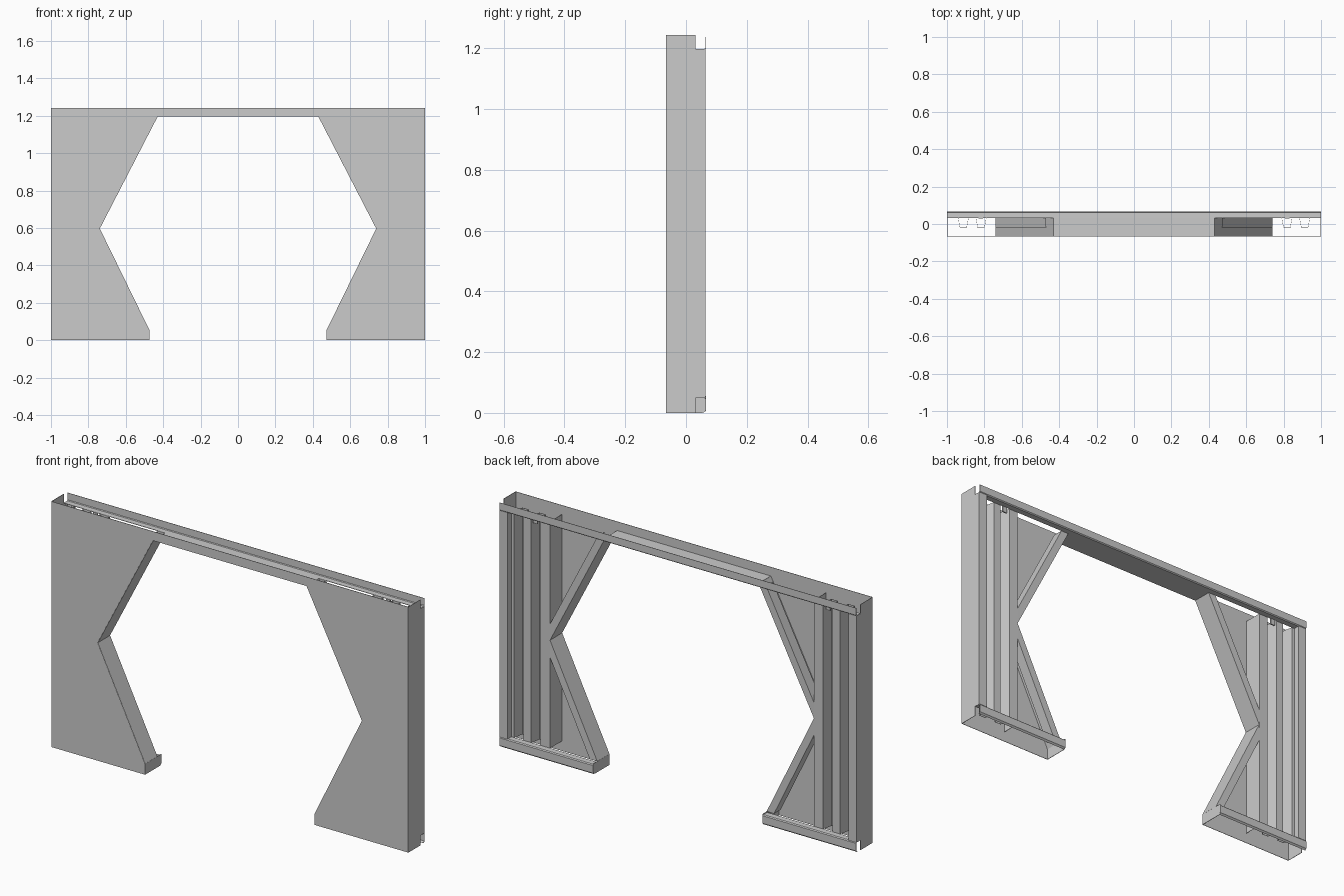
import bpy, bmesh

if "Cube" in bpy.data.objects:
    bpy.data.objects.remove(bpy.data.objects["Cube"])

TOP, F, B, R = 1.243, -0.065, 0.065, 0.032   # height, front, back, rail front edge
LO, HI = 0.05, 1.197                         # rail web heights


def finish(name, bm, mirror, thick=0.002):
    me = bpy.data.meshes.new(name)
    bmesh.ops.recalc_face_normals(bm, faces=bm.faces)
    bm.to_mesh(me)
    bm.free()
    ob = bpy.data.objects.new(name, me)
    bpy.context.collection.objects.link(ob)
    if thick:
        s = ob.modifiers.new("thickness", 'SOLIDIFY')
        s.thickness, s.offset = thick, 0
    if mirror:
        m = ob.modifiers.new("mirror", 'MIRROR')
        m.use_mirror_merge = False
    return ob


def loft(name, rows, mirror=True):
    """Folded sheet between matching rows of points."""
    bm = bmesh.new()
    vs = [[bm.verts.new(p) for p in row] for row in rows]
    for a, b in zip(vs, vs[1:]):
        for i in range(len(a) - 1):
            bm.faces.new((a[i], a[i + 1], b[i + 1], b[i]))
    return finish(name, bm, mirror)


def plate(name, pts, mirror=True):
    bm = bmesh.new()
    bm.faces.new([bm.verts.new(p) for p in pts])
    return finish(name, bm, mirror)


def upright(name, profile, z0, z1):
    return loft(name, [[(x, y, z) for x, y in profile] for z in (z0, z1)])


def rail(name, profile, x0, x1, mirror):
    return loft(name, [[(x, y, z) for y, z in profile] for x in (x0, x1)], mirror)


# Front sheet with the angular opening
half = [(0.43, TOP), (0.43, HI), (0.74, 0.597), (0.475, 0.055), (0.475, 0),
        (0.999, 0), (0.999, TOP)]
plate("front_leg_sheet", [(x, F, z) for x, z in half])
plate("front_header_sheet", [(-.43, F, HI), (.43, F, HI), (.43, F, TOP), (-.43, F, TOP)], False)

# Outer side flange, notched at both rails, with folded back lip
plate("side_flange", [(0.999, F, 0), (0.999, R, 0), (0.999, R, LO), (0.999, B - .002, LO),
                      (0.999, B - .002, HI), (0.999, R, HI), (0.999, R, TOP), (0.999, F, TOP)])
upright("side_return_lip", [(0.999, B - .002), (0.955, B - .002), (0.955, R)], LO, HI)

# Opening flanges with hooked returns
def hook(name, outer, inner):
    rows = [[(x, y, z) for x, z in path]
            for path, y in ((outer, F), (outer, R), (inner, R), (inner, -0.02))]
    loft(name, rows)

hook("upper_opening_flange", [(0.43, HI), (0.74, 0.597)], [(0.47, HI), (0.74, 0.675)])
hook("lower_opening_flange", [(0.74, 0.597), (0.475, 0.055)], [(0.74, 0.515), (0.515, 0.055)])
plate("foot_end", [(0.475, F, 0), (0.475, B - .012, 0), (0.475, B - .003, 0.004),
                   (0.475, B, 0.014), (0.475, B, LO + .005), (0.475, F, LO + .005)])

# Header floor and back rails
rail("header_floor", [(F, HI), (R, HI)], -0.43, 0.43, False)
rail("top_rail", [(R, HI), (B - .004, HI), (B, HI + .004), (B, 1.237)], -0.999, 0.999, False)
rail("bottom_rail", [(R, LO), (B - .004, LO), (B, LO - .004), (B, 0.008), (B - .008, 0.001)],
     0.475, 0.999, True)

# Corrugated stiffening post behind each leg
upright("corrugated_post",
        [(0.74, F + .003), (0.74, R), (0.79, R), (0.80, -0.02), (0.835, -0.02),
         (0.845, R), (0.885, R), (0.895, -0.02), (0.93, -0.02), (0.94, R), (0.955, R)],
        LO, HI)

# Small locating tabs under the top rail
bm = bmesh.new()
bmesh.ops.create_cube(bm, size=1)
for v in bm.verts:
    v.co = (0.82 + v.co.x * .024, R + v.co.y * .006, HI - .015 + v.co.z * .03)
finish("rail_tab", bm, True, 0)
